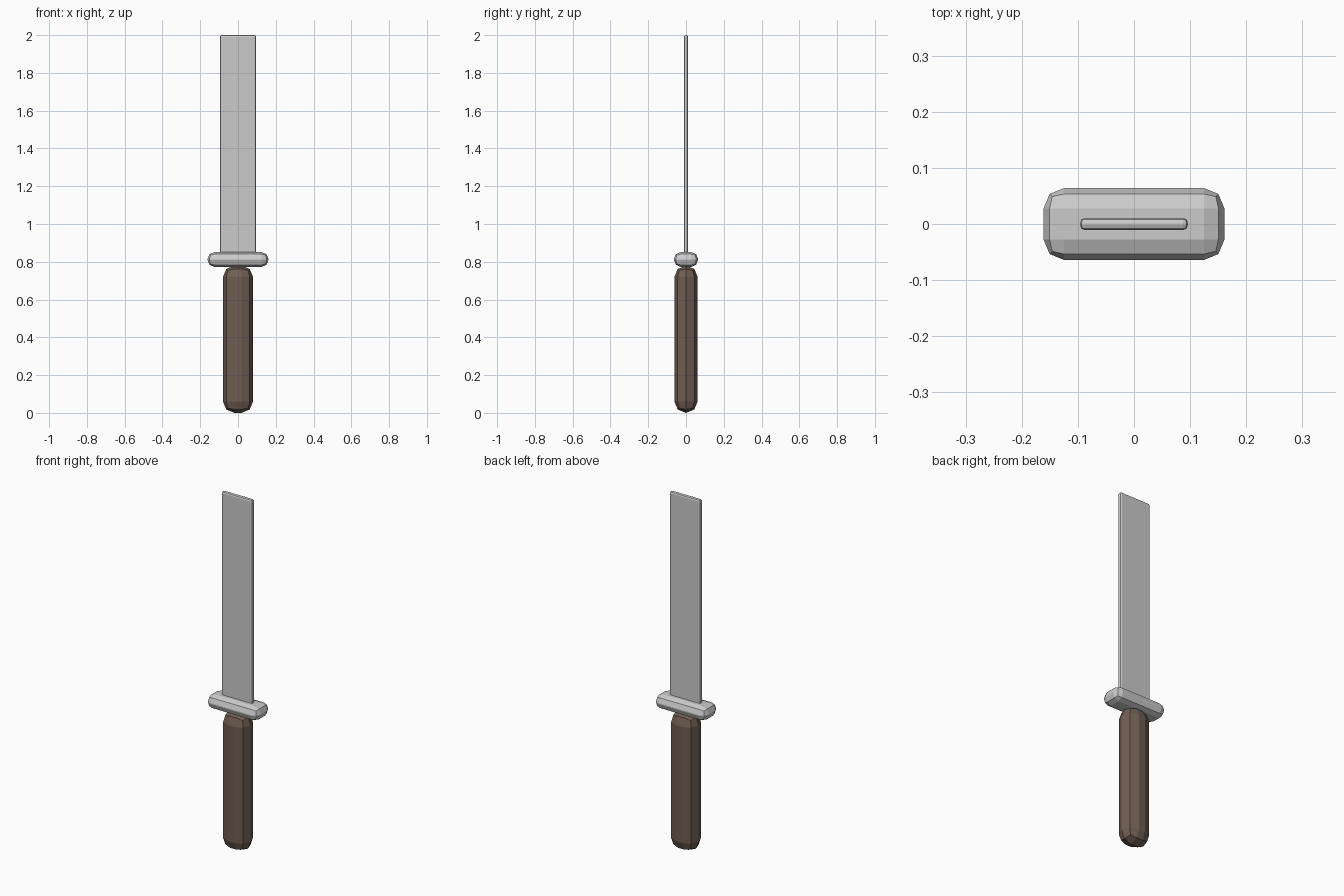
import bpy

if "Cube" in bpy.data.objects:
    bpy.data.objects.remove(bpy.data.objects["Cube"])


def bevelled_box(name, size, z_bottom, bevel, color=None):
    """Flat-shaded box centred on x/y with two-segment rounded edges."""
    bpy.ops.mesh.primitive_cube_add(size=1, location=(0, 0, z_bottom + size[2] / 2))
    ob = bpy.context.object
    ob.name = name
    ob.scale = size
    bpy.ops.object.transform_apply(location=False, rotation=False, scale=True)
    mod = ob.modifiers.new("rounded_edges", 'BEVEL')
    mod.width = bevel
    mod.segments = 2
    mod.limit_method = 'NONE'
    if color:
        mat = bpy.data.materials.new(name + "_colour")
        mat.diffuse_color = (*color, 1)
        mat.use_nodes = True
        mat.node_tree.nodes["Principled BSDF"].inputs["Base Color"].default_value = mat.diffuse_color
        ob.data.materials.append(mat)
    return ob


# Handle: thick wooden grip, bevel almost as large as its half depth
bevelled_box("handle", (0.16, 0.124, 0.78), 0.0, 0.0615, (0.16, 0.11, 0.085))

# Guard: wide rounded crosspiece
bevelled_box("guard", (0.322, 0.128, 0.078), 0.773, 0.036)

# Blade: thin flat plate with a square tip, seated in the guard
bevelled_box("blade", (0.192, 0.022, 1.16), 0.84, 0.009)
